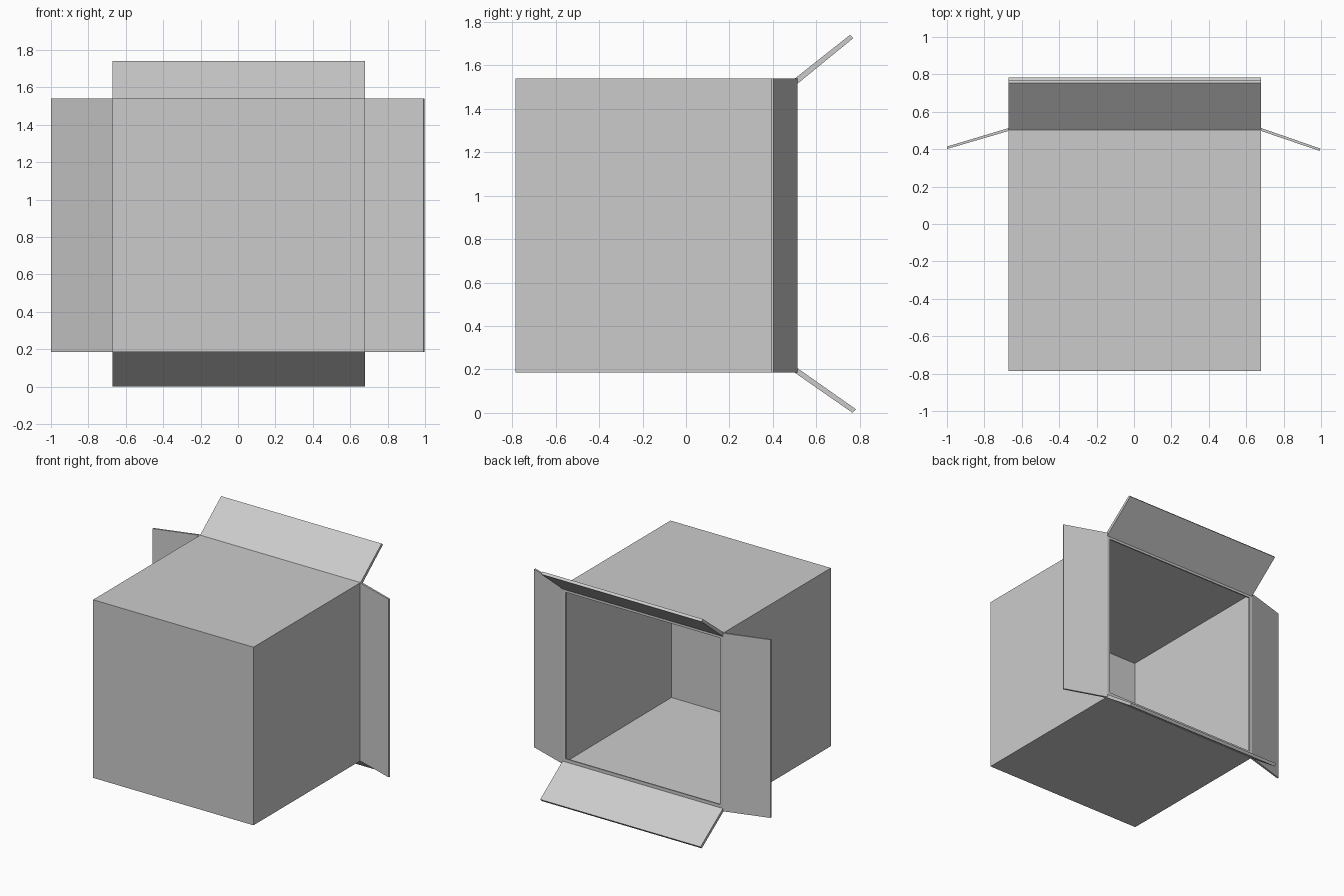
import bpy, bmesh
from mathutils import Vector

if "Cube" in bpy.data.objects:
    bpy.data.objects.remove(bpy.data.objects["Cube"])

X0, X1, Y0, Y1, Z0, Z1 = -0.67, 0.68, -0.785, 0.505, 0.185, 1.54
T = 0.025  # cardboard thickness


def finish(name, bm):
    bmesh.ops.recalc_face_normals(bm, faces=bm.faces[:])
    mesh = bpy.data.meshes.new(name)
    bm.to_mesh(mesh)
    bm.free()
    obj = bpy.data.objects.new(name, mesh)
    bpy.context.collection.objects.link(obj)
    return obj


def prism(name, profile, along):
    """Extrude a closed 3D profile along a vector."""
    bm = bmesh.new()
    face = bm.faces.new([bm.verts.new(p) for p in profile])
    ext = bmesh.ops.extrude_face_region(bm, geom=[face], use_keep_orig=True)
    verts = [g for g in ext["geom"] if isinstance(g, bmesh.types.BMVert)]
    bmesh.ops.translate(bm, verts=verts, vec=Vector(along))
    return finish(name, bm)


# Hollow carton, open at the back
bm = bmesh.new()
bmesh.ops.create_cube(bm, size=1)
for v in bm.verts:
    v.co = (X0 if v.co.x < 0 else X1, Y0 if v.co.y < 0 else Y1, Z0 if v.co.z < 0 else Z1)
back = max(bm.faces, key=lambda f: f.calc_center_median().y)
bmesh.ops.inset_individual(bm, faces=[back], thickness=T, use_even_offset=True)
bmesh.ops.translate(bm, verts=back.verts[:], vec=(0, Y0 + T - Y1, 0))
finish("carton", bm)

# Top and bottom flaps, profiles in y and z
top = [(0.498, 1.537), (0.755, 1.74), (0.77, 1.725), (0.513, 1.515), (0.513, 1.497), (0.503, 1.497)]
bottom = [(0.498, 0.187), (0.767, 0.0), (0.782, 0.017), (0.513, 0.206), (0.513, 0.23), (0.503, 0.23)]
for name, prof in (("top_flap", top), ("bottom_flap", bottom)):
    prism(name, [(X0, y, z) for y, z in prof], (X1 - X0, 0, 0))

# Side flaps, profiles in x and y
left = [(X0 + 0.005, 0.499), (-1.0, 0.401), (-1.0, 0.414), (X0, 0.513), (X0 + 0.025, 0.513), (X0 + 0.025, 0.503)]
right = [(X1 - 0.005, 0.499), (0.992, 0.391), (0.997, 0.403), (X1, 0.513), (X1 - 0.025, 0.513), (X1 - 0.025, 0.503)]
for name, prof in (("left_flap", left), ("right_flap", right)):
    prism(name, [(x, y, Z0) for x, y in prof], (0, 0, Z1 - Z0))
